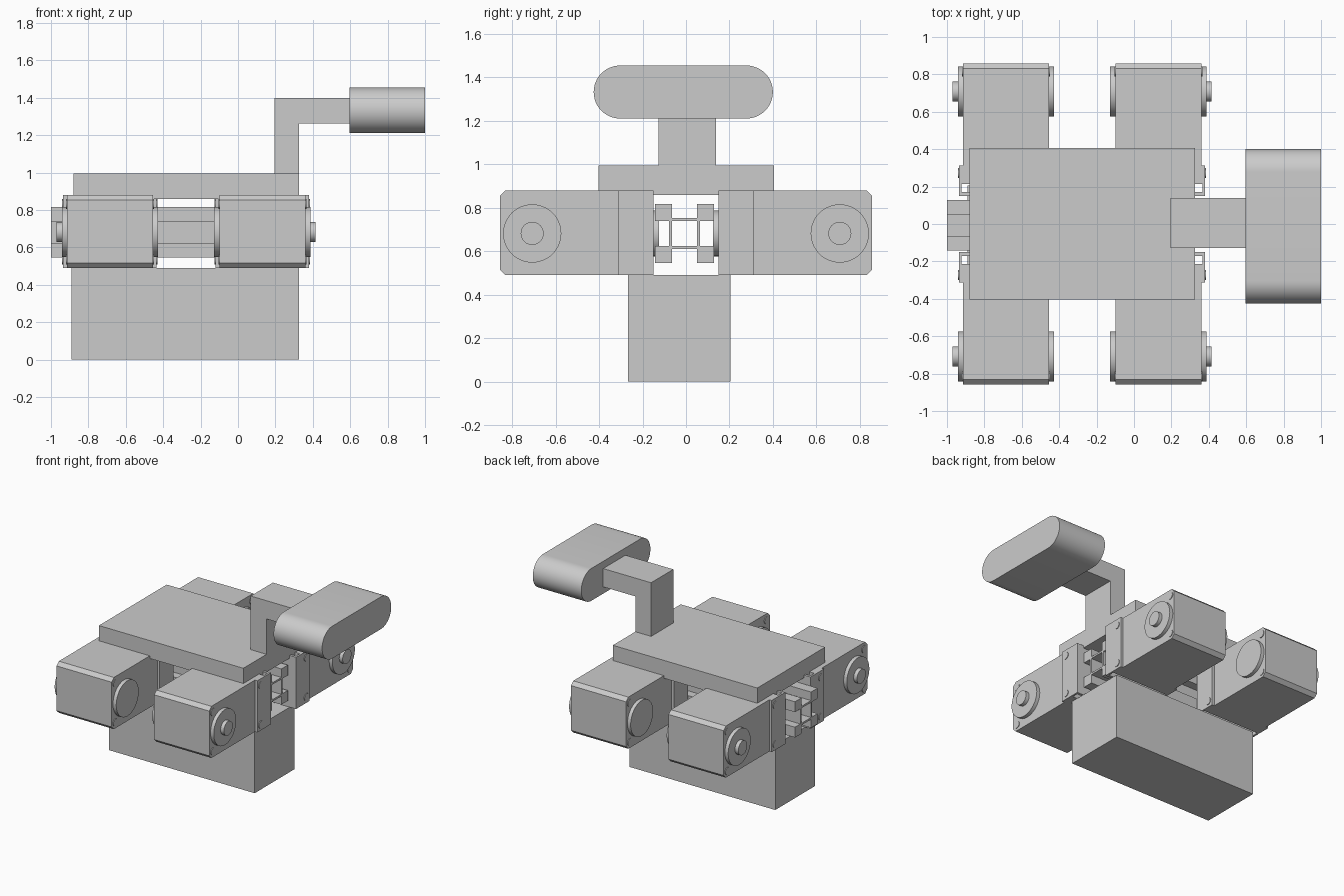
import bpy, bmesh, math
from mathutils import Matrix

if "Cube" in bpy.data.objects:
    bpy.data.objects.remove(bpy.data.objects["Cube"])

grey = bpy.data.materials.new("plain grey")
grey.use_nodes = True
GREY = (0.6, 0.6, 0.6, 1)
grey.diffuse_color = GREY
grey.node_tree.nodes["Principled BSDF"].inputs["Base Color"].default_value = GREY


def finish(name, bm, smooth=False):
    bmesh.ops.recalc_face_normals(bm, faces=bm.faces)
    mesh = bpy.data.meshes.new(name)
    bm.to_mesh(mesh)
    bm.free()
    mesh.materials.append(grey)
    ob = bpy.data.objects.new(name, mesh)
    bpy.context.collection.objects.link(ob)
    if smooth:
        bpy.ops.object.select_all(action='DESELECT')
        ob.select_set(True)
        bpy.context.view_layer.objects.active = ob
        bpy.ops.object.shade_smooth_by_angle(angle=math.radians(30))
    return ob


def box(name, x, y, z):
    bm = bmesh.new()
    bmesh.ops.create_cube(bm, size=1)
    for v in bm.verts:
        v.co = [r[0] + (c + 0.5) * (r[1] - r[0]) for r, c in zip((x, y, z), v.co)]
    return finish(name, bm)


def prism(name, profile, axis, lo, hi, smooth=False):
    """Extrude a 2D profile along x (profile in y, z) or y (profile in x, z)."""
    bm = bmesh.new()
    place = (lambda a, b, t: (t, a, b)) if axis == 'x' else (lambda a, b, t: (a, t, b))
    face = bm.faces.new([bm.verts.new(place(a, b, lo)) for a, b in profile])
    new = bmesh.ops.extrude_face_region(bm, geom=[face])["geom"]
    shift = place(0, 0, hi - lo)
    bmesh.ops.translate(bm, vec=shift, verts=[g for g in new if isinstance(g, bmesh.types.BMVert)])
    return finish(name, bm, smooth)


def arc(a, b, r, start, end, n):
    steps = [math.radians(start + (end - start) * i / n) for i in range(n + 1)]
    return [(a + r * math.cos(t), b + r * math.sin(t)) for t in steps]


def disc(name, axis, a, b, r, lo, hi, n=48):
    return prism(name, arc(a, b, r, 0, 360, n)[:-1], axis, lo, hi, True)


# Body: lower block, deck, bent neck and rounded head
box("lower_block", (-0.89, 0.327), (-0.268, 0.206), (0, 0.49))
box("deck", (-0.88, 0.327), (-0.403, 0.406), (0.86, 0.995))
prism("neck", [(0.195, 0.995), (0.327, 0.995), (0.327, 1.262), (0.595, 1.262),
               (0.595, 1.4), (0.195, 1.4)], 'y', -0.127, 0.138)
R, ZH = 0.122, 1.333
prism("head", arc(0.40 - R, ZH, R, -90, 90, 24) + arc(-0.425 + R, ZH, R, 90, 270, 24),
      'x', 0.595, 1.0, True)

# Central rail: four corner bars joined by a thin square tube
RY, RZ, HALF, BAR, WALL = -0.007, 0.682, 0.135, 0.078, 0.014
RAIL = (-1.0, 0.327)
inner = HALF - BAR
for s in (-1, 1):
    side = "front" if s < 0 else "back"
    level = "lower" if s < 0 else "upper"
    for t in (-1, 1):
        box(f"rail_{side}_bar_{'lower' if t < 0 else 'upper'}", RAIL,
            sorted((RY + s * inner, RY + s * HALF)), sorted((RZ + t * inner, RZ + t * HALF)))
    box(f"rail_{side}_web", RAIL, sorted((RY + s * inner, RY + s * (inner + WALL))),
        (RZ - inner, RZ + inner))
    box(f"rail_{level}_web", RAIL, (RY - inner, RY + inner),
        sorted((RZ + s * inner, RZ + s * (inner + WALL))))

# Four drive units, mirrored front to back and side to side
Z0, Z1, ZC = 0.49, 0.88, 0.682
BEV = 0.026
for xc, out in ((-0.685, -1), (0.13, 1)):
    for f in (-1, 1):
        tag = ("front" if f < 0 else "back") + ("_left" if out > 0 else "_right")
        hw = 0.23
        # Motor housing with a bevelled outer end
        prism(f"{tag}_motor", [(f * 0.215, Z0), (f * (0.857 - BEV), Z0), (f * 0.857, Z0 + BEV),
                               (f * 0.857, Z1 - BEV), (f * (0.857 - BEV), Z1), (f * 0.215, Z1)],
              'x', xc - hw, xc + hw)
        # U-shaped bracket and its turning flange
        box(f"{tag}_bracket_base", (xc - 0.25, xc + 0.25), sorted((f * 0.15, f * 0.17)), (Z0, Z1))
        disc(f"{tag}_flange", 'y', xc, ZC, 0.105, *sorted((f * 0.125, f * 0.15)))
        for s in (-1, 1):
            edge = "outer" if s == out else "inner"
            face = xc + s * hw
            box(f"{tag}_bracket_{edge}_arm", sorted((face, xc + s * 0.25)),
                sorted((f * 0.215, f * 0.313)), (Z0, Z1))
            box(f"{tag}_bracket_{edge}_tab", sorted((xc + s * 0.236, xc + s * 0.25)),
                sorted((f * 0.17, f * 0.215)), (Z0, Z1))
            disc(f"{tag}_{edge}_cap", 'x', f * 0.708, ZC, 0.134, *sorted((face, face + s * 0.027)))
            # Screw heads at the corners
            for z in (0.535, 0.832):
                for y, base in ((0.272, xc + s * 0.25), (0.816, face)):
                    disc(f"{tag}_{edge}_screw", 'x', f * y, z, 0.027,
                         *sorted((base, base + s * 0.005)), n=24)
        # Shaft end on the outer side
        disc(f"{tag}_shaft", 'x', f * 0.708, ZC, 0.053,
             *sorted((xc + out * (hw + 0.027), xc + out * (hw + 0.055))), n=32)
